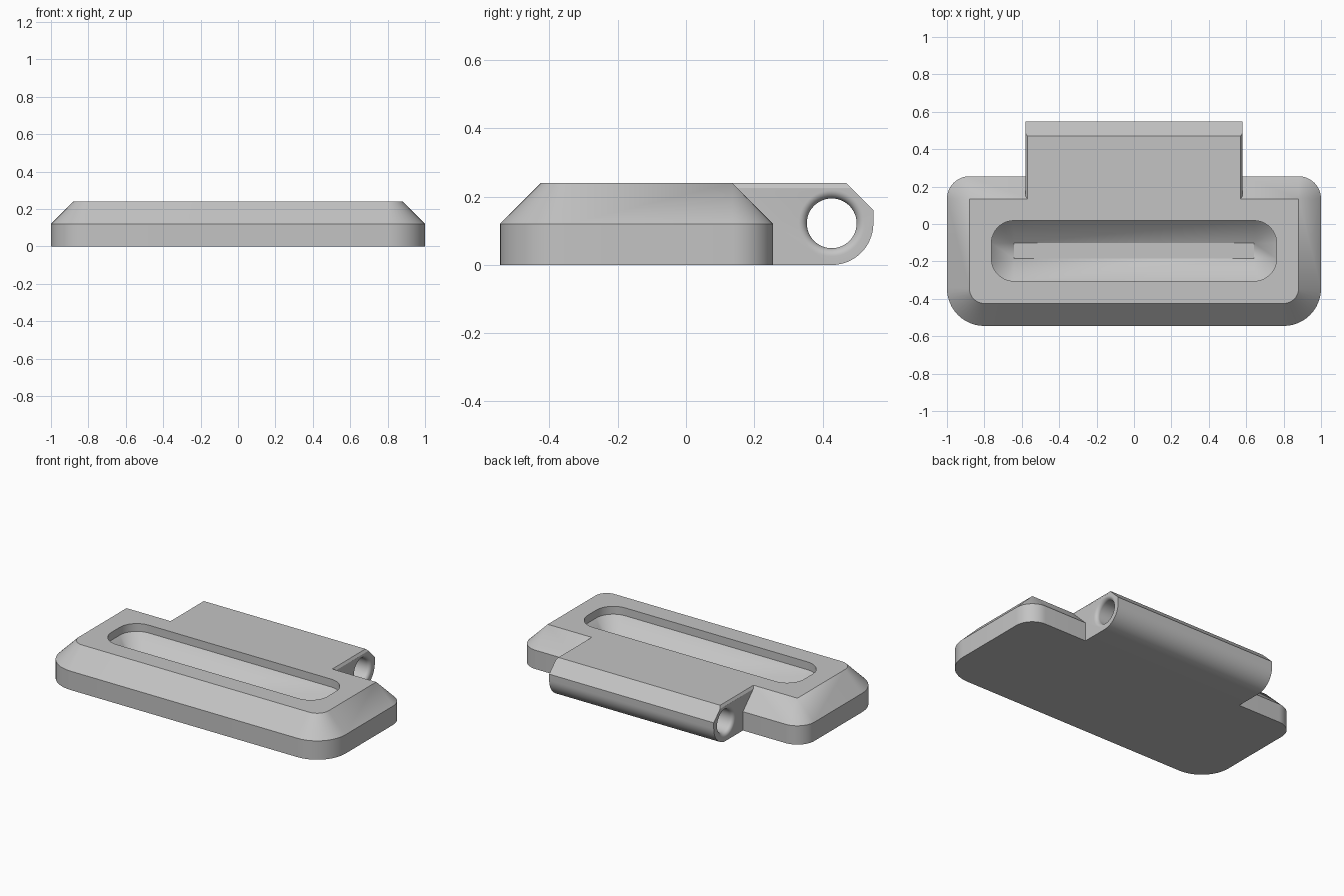
import bpy
import bmesh
from math import sin, cos, pi, radians

cube = bpy.data.objects.get("Cube")
if cube:
    bpy.data.objects.remove(cube)

grey = bpy.data.materials.new("Plain grey")
grey.use_nodes = True
grey.diffuse_color = (0.55, 0.55, 0.55, 1)
grey.node_tree.nodes["Principled BSDF"].inputs["Base Color"].default_value = grey.diffuse_color


def rounded_ring(half_x, y0, y1, r_front, r_back, z, steps=12):
    """Rounded rectangle with separate front and back corner radii."""
    corners = [(half_x, y1, r_back, 0), (-half_x, y1, r_back, 1),
               (-half_x, y0, r_front, 2), (half_x, y0, r_front, 3)]
    ring = []
    for x, y, r, quarter in corners:
        cx = x - r if x > 0 else x + r
        cy = y - r if y == y1 else y + r
        for i in range(steps + 1):
            a = (quarter + i / steps) * pi / 2
            ring.append((cx + r * cos(a), cy + r * sin(a), z))
    return ring


def loft(name, rings):
    """Solid skinned through equal-length rings, capped at both ends."""
    bm = bmesh.new()
    loops = [[bm.verts.new(p) for p in ring] for ring in rings]
    for low, high in zip(loops, loops[1:]):
        for i in range(len(low)):
            j = (i + 1) % len(low)
            bm.faces.new((low[i], low[j], high[j], high[i]))
    bm.faces.new(loops[0][::-1])
    bm.faces.new(loops[-1])
    bmesh.ops.remove_doubles(bm, verts=bm.verts, dist=1e-5)
    bmesh.ops.recalc_face_normals(bm, faces=bm.faces)
    mesh = bpy.data.meshes.new(name)
    bm.to_mesh(mesh)
    bm.free()
    mesh.materials.append(grey)
    obj = bpy.data.objects.new(name, mesh)
    bpy.context.collection.objects.link(obj)
    return obj


def combine(target, other, operation):
    """Apply a boolean and discard the helper."""
    mod = target.modifiers.new("Boolean", "BOOLEAN")
    mod.operation = operation
    mod.solver = "EXACT"
    mod.object = other
    bpy.ops.object.select_all(action="DESELECT")
    bpy.context.view_layer.objects.active = target
    target.select_set(True)
    bpy.ops.object.modifier_apply(modifier=mod.name)
    bpy.data.objects.remove(other)


# Base plate with a sloping rim
inset = 0.12
plate = loft("buckle_plate", [
    rounded_ring(1, -0.545, 0.255, 0.2, inset, 0),
    rounded_ring(1, -0.545, 0.255, 0.2, inset, 0.12),
    rounded_ring(1 - inset, -0.545 + inset, 0.255 - inset, 0.2 - inset, 0, 0.24)])

# Hinge block with a rounded underside and clipped top corner
pin_y, pin_z, half_w = 0.427, 0.122, 0.58
profile = [(0.08, 0.24), (0.08, 0)]
for i in range(17):
    a = -pi / 2 + i / 16 * pi / 2
    profile.append((pin_y + 0.122 * cos(a), pin_z + 0.122 * sin(a)))
profile += [(0.549, 0.161), (0.47, 0.24)]
hinge = loft("hinge_block", [[(x, y, z) for y, z in profile] for x in (-half_w, half_w)])

# Small bevels along the upper side edges of the hinge
for side in (-1, 1):
    wedge = [(half_w + 0.01, 0.21), (half_w - 0.02, 0.255), (half_w + 0.01, 0.255)]
    cutter = loft("edge_cutter", [[(side * x, y, z) for x, z in wedge] for y in (0, 0.6)])
    combine(hinge, cutter, "DIFFERENCE")

# Pin hole with rounded mouths
hole_r, fillet = 0.073, 0.024
half_path = [(half_w + 0.02, hole_r + fillet)]
for i in range(9):
    a = i / 8 * pi / 2
    half_path.append((half_w - fillet + fillet * cos(a), hole_r + fillet - fillet * sin(a)))
path = half_path + [(-x, r) for x, r in reversed(half_path)]
turns = [2 * pi * i / 48 for i in range(48)]
pin = loft("pin_cutter", [[(x, pin_y + r * cos(a), pin_z + r * sin(a)) for a in turns]
                          for x, r in path])
combine(hinge, pin, "DIFFERENCE")
combine(plate, hinge, "UNION")

# Recessed slot: short upright wall, then sloping sides to a narrow floor
slot = loft("slot_cutter", [
    rounded_ring(0.762, -0.305, 0.018, inset, inset, 0.3),
    rounded_ring(0.762, -0.305, 0.018, inset, inset, 0.19),
    rounded_ring(0.762 - inset, -0.305 + inset, 0.018 - inset, 0, 0, 0.07)])
combine(plate, slot, "DIFFERENCE")

bpy.ops.object.select_all(action="DESELECT")
bpy.context.view_layer.objects.active = plate
plate.select_set(True)
bpy.ops.object.shade_smooth_by_angle(angle=radians(30))
